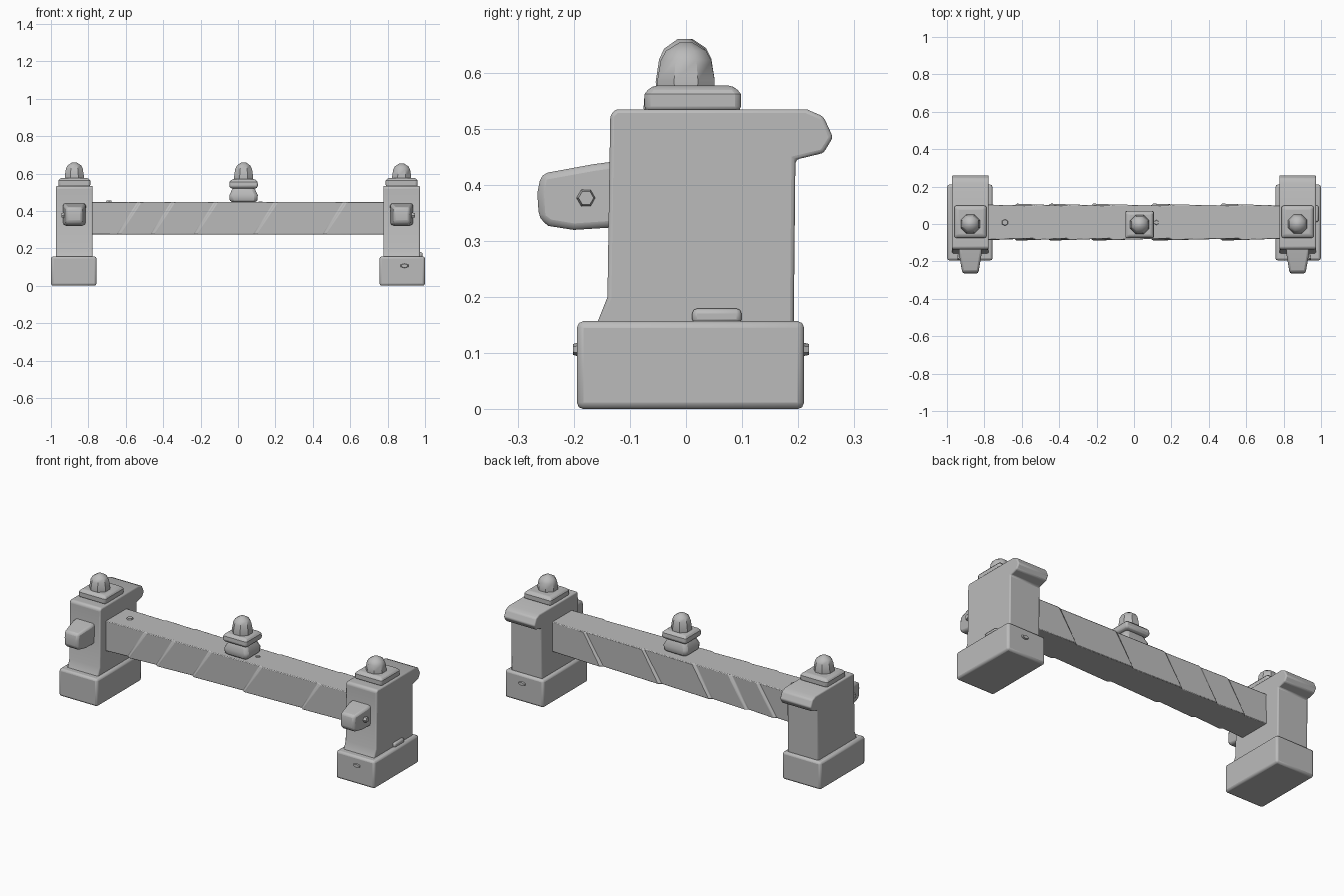
import bpy, bmesh, math
from mathutils import Matrix, Vector

cube = bpy.data.objects.get("Cube")
if cube:
    bpy.data.objects.remove(cube, do_unlink=True)

stone = bpy.data.materials.new("grey_stone")
stone.use_nodes = True
stone.diffuse_color = (0.5, 0.5, 0.5, 1)
stone.node_tree.nodes["Principled BSDF"].inputs["Base Color"].default_value = (0.5, 0.5, 0.5, 1)


def finish(name, bm, bevel=0.0, segments=2, angle=35):
    """Turn a bmesh into a softly bevelled, smooth shaded object."""
    bmesh.ops.recalc_face_normals(bm, faces=bm.faces)
    mesh = bpy.data.meshes.new(name)
    bm.to_mesh(mesh)
    bm.free()
    mesh.materials.append(stone)
    obj = bpy.data.objects.new(name, mesh)
    bpy.context.collection.objects.link(obj)
    if bevel:
        mod = obj.modifiers.new("soft_edges", "BEVEL")
        mod.width, mod.segments = bevel, segments
        mod.limit_method, mod.angle_limit = "ANGLE", math.radians(40)
    bpy.ops.object.select_all(action="DESELECT")
    obj.select_set(True)
    bpy.context.view_layer.objects.active = obj
    bpy.ops.object.shade_smooth_by_angle(angle=math.radians(angle))
    return obj


def loft(name, rings, **kw):
    """Skin a list of equal-length point rings and cap both ends."""
    bm = bmesh.new()
    loops = [[bm.verts.new(p) for p in ring] for ring in rings]
    for a, b in zip(loops, loops[1:]):
        for i in range(len(a)):
            j = (i + 1) % len(a)
            bm.faces.new((a[i], a[j], b[j], b[i]))
    bm.faces.new(loops[0])
    bm.faces.new(loops[-1])
    return finish(name, bm, **kw)


def box(name, centre, size, bevel=0.012):
    bm = bmesh.new()
    bmesh.ops.create_cube(bm, size=1, matrix=Matrix.Translation(centre) @ Matrix.Diagonal((*size, 1)))
    return finish(name, bm, bevel)


def stack(name, x, y, profile, sides=4, squash=1.0, **kw):
    """Upright prism whose (half width, height) changes along a profile."""
    def ring(r, z):
        k = r / math.cos(math.pi / sides)
        turns = [2 * math.pi * (i + 0.5) / sides for i in range(sides)]
        return [(x + k * math.cos(t), y + squash * k * math.sin(t), z) for t in turns]
    return loft(name, [ring(r, z) for r, z in profile], **kw)


def stud(name, centre, axis, radius, depth, stretch=1.0):
    """Small six sided bolt head facing along an axis."""
    bm = bmesh.new()
    turn = Vector((0, 0, 1)).rotation_difference(Vector(axis)).to_matrix().to_4x4()
    place = Matrix.Translation(centre) @ Matrix.Diagonal((stretch, 1, 1, 1)) @ turn
    bmesh.ops.create_cone(bm, cap_ends=True, segments=6, radius1=radius,
                          radius2=radius * 0.75, depth=depth, matrix=place)
    return finish(name, bm)


def knob(name, x, y, z, height):
    """Faceted finial with a blunt point."""
    steps = [(0.05, 0), (0.051, 0.2), (0.045, 0.62), (0.036, 0.82), (0.012, 1)]
    return stack(name, x, y, [(r, z + height * t) for r, t in steps], sides=8, angle=40)


# Side outline of a post: flat front, flared foot and rolled lip at the back
POST = [(-0.16, 0.15), (-0.14, 0.2), (-0.135, 0.525), (-0.125, 0.535), (0.215, 0.535),
        (0.245, 0.522), (0.262, 0.485), (0.245, 0.457), (0.195, 0.445), (0.192, 0.15)]
# Side outline of the front bracket
BRACKET = [(-0.12, 0.443), (-0.165, 0.437), (-0.258, 0.42), (-0.265, 0.385), (-0.262, 0.34),
           (-0.245, 0.327), (-0.2, 0.32), (-0.12, 0.325)]

for side, word in ((-1, "right"), (1, "left")):
    cx = side * 0.875
    box(f"{word}_base", (side * 0.878, 0.008, 0.079), (0.243, 0.405, 0.157))
    loft(f"{word}_post", [[(cx + s * 0.098, y, z) for y, z in POST] for s in (-1, 1)],
         bevel=0.018, segments=3)
    # Bracket narrows towards its nose
    loft(f"{word}_bracket",
         [[(cx + s * (0.062 - 0.17 * max(0, -0.15 - y)), y, z) for y, z in BRACKET]
          for s in (-1, 1)], bevel=0.012)
    stud(f"{word}_bracket_bolt", (cx + side * 0.06, -0.178, 0.377), (side, 0, 0), 0.018, 0.02)
    # Cap plate and finial
    stack(f"{word}_cap", cx, 0.012, [(0.086, 0.53), (0.086, 0.562), (0.074, 0.577)],
          bevel=0.01)
    knob(f"{word}_knob", cx, 0, 0.57, 0.09 if side < 0 else 0.084)

# Beam: slanted overlapping wraps, each a shallow sawtooth step
BOTTOM, TOP, FRONT, BACK = 0.275, 0.447, -0.08, 0.1
cuts = [-0.86, -0.6, -0.42, -0.19, 0.13, 0.5, 0.8]


def section(x, swell):
    lean = 0.09 if abs(x) < 0.75 else 0
    low, high = x - lean / 2, x + lean / 2 + 0.02
    return [(low, FRONT - swell, BOTTOM), (high, FRONT - swell * 0.6, TOP),
            (high, BACK + swell * 0.5, TOP), (low, BACK + swell, BOTTOM)]


rings = []
for start, end in zip(cuts, cuts[1:]):
    rings += [section(start + 0.015, 0.009), section(end, -0.004)]
loft("wrapped_beam", rings, bevel=0.004, angle=20)

# Centre ornament: bulged foot, square plate and finial
stack("centre_foot", 0.03, -0.003,
      [(0.06, 0.44), (0.074, 0.458), (0.076, 0.485), (0.064, 0.51), (0.058, 0.53)],
      squash=0.9, bevel=0.018, angle=50)
stack("centre_plate", 0.03, -0.003, [(0.066, 0.52), (0.077, 0.53), (0.075, 0.556), (0.062, 0.57)],
      squash=0.95, bevel=0.014)
knob("centre_knob", 0.03, -0.003, 0.565, 0.095)

# Small fittings on the beam and the left base
stud("beam_bolt", (-0.69, 0.008, 0.448), (0, 0, 1), 0.02, 0.014)
stud("beam_bolt_small", (0.12, 0.008, 0.447), (0, 0, 1), 0.015, 0.01)
stud("base_front_bolt", (0.89, -0.196, 0.107), (0, -1, 0), 0.013, 0.01, 2)
stud("base_back_bolt", (0.89, 0.212, 0.107), (0, 1, 0), 0.013, 0.014, 2)
box("base_pebble", (0.972, 0.055, 0.166), (0.03, 0.088, 0.028), 0.009)
